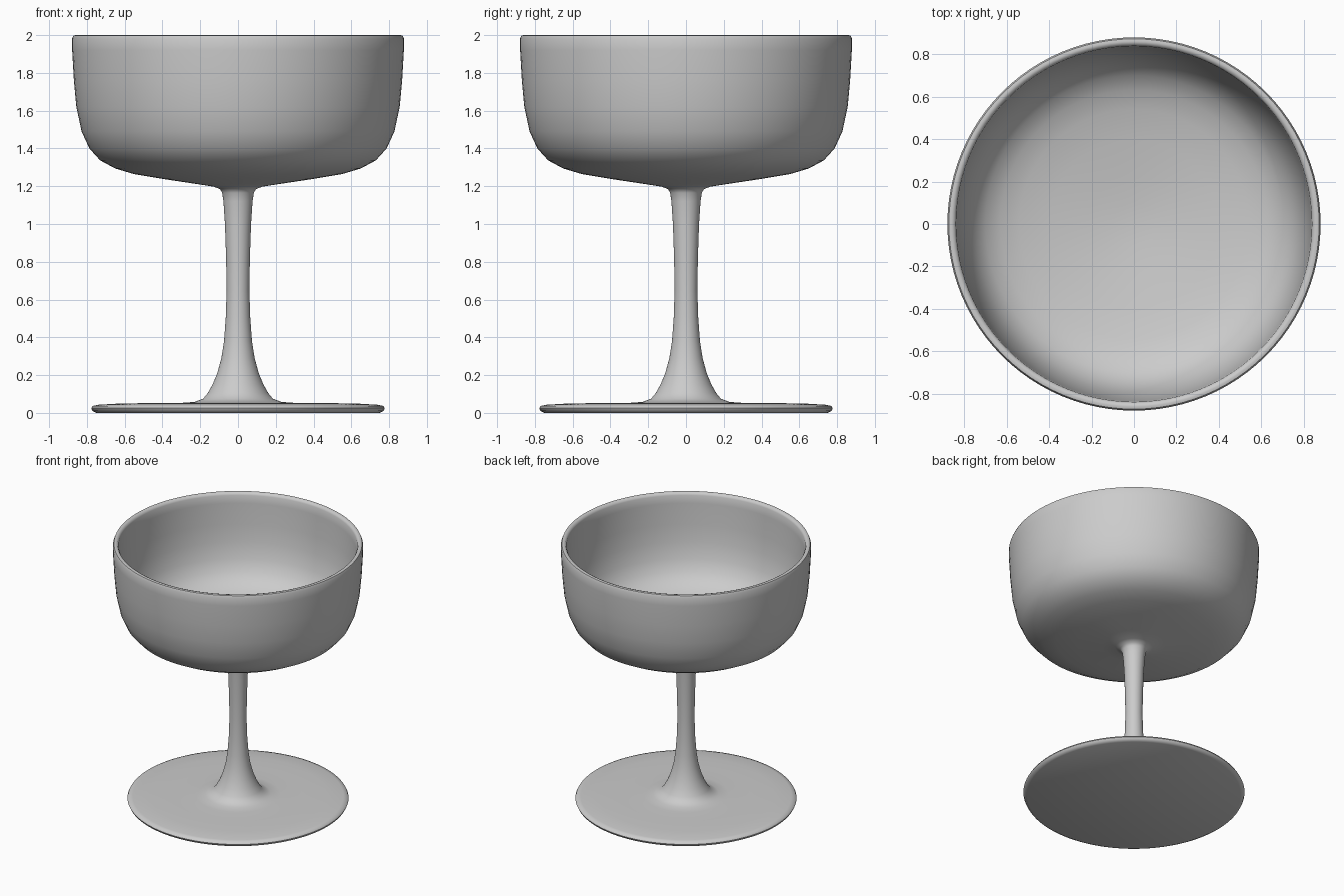
import bpy, bmesh, math

SEGMENTS = 96


def lathe(name, profile):
    """Revolve a (radius, z) profile that starts and ends on the axis."""
    bm = bmesh.new()
    verts = [bm.verts.new((r, 0, z)) for r, z in profile]
    edges = [bm.edges.new(pair) for pair in zip(verts, verts[1:])]
    bmesh.ops.spin(bm, geom=verts + edges, cent=(0, 0, 0), axis=(0, 0, 1),
                   angle=math.tau, steps=SEGMENTS, use_duplicate=False)
    bmesh.ops.remove_doubles(bm, verts=bm.verts, dist=0.0002)
    bmesh.ops.recalc_face_normals(bm, faces=bm.faces)
    mesh = bpy.data.meshes.new(name)
    bm.to_mesh(mesh)
    bm.free()
    obj = bpy.data.objects.new(name, mesh)
    bpy.context.collection.objects.link(obj)
    bpy.context.view_layer.objects.active = obj
    obj.select_set(True)
    bpy.ops.object.shade_smooth_by_angle(angle=math.radians(50))
    obj.select_set(False)
    return obj


# Foot disc with rounded edge
foot = [(0, 0), (0.75, 0), (0.77, 0.01), (0.777, 0.025), (0.77, 0.037),
        (0.74, 0.043), (0.62, 0.05), (0.45, 0.052), (0.30, 0.053)]
# Flared stem
stem = [(0.23, 0.058), (0.185, 0.075), (0.16, 0.105), (0.135, 0.15),
        (0.11, 0.21), (0.088, 0.29), (0.074, 0.38), (0.065, 0.50),
        (0.06, 0.65), (0.063, 0.82), (0.069, 1.0), (0.077, 1.12),
        (0.084, 1.165), (0.095, 1.185)]
# Bowl outside, rounded lip, then inside
outside = [(0.13, 1.198), (0.22, 1.212), (0.40, 1.239), (0.55, 1.264),
           (0.65, 1.294), (0.73, 1.337), (0.787, 1.40), (0.828, 1.49),
           (0.856, 1.62), (0.869, 1.76), (0.878, 1.92), (0.879, 1.98)]
lip = [(0.872, 1.997), (0.86, 2.0), (0.846, 1.996), (0.838, 1.98)]
inside = [(0.835, 1.92), (0.828, 1.76), (0.815, 1.63), (0.788, 1.51),
          (0.75, 1.427), (0.70, 1.371), (0.63, 1.331), (0.54, 1.303),
          (0.40, 1.278), (0.22, 1.254), (0.10, 1.242), (0, 1.238)]

lathe("coupe_glass", foot + stem + outside + lip + inside)
